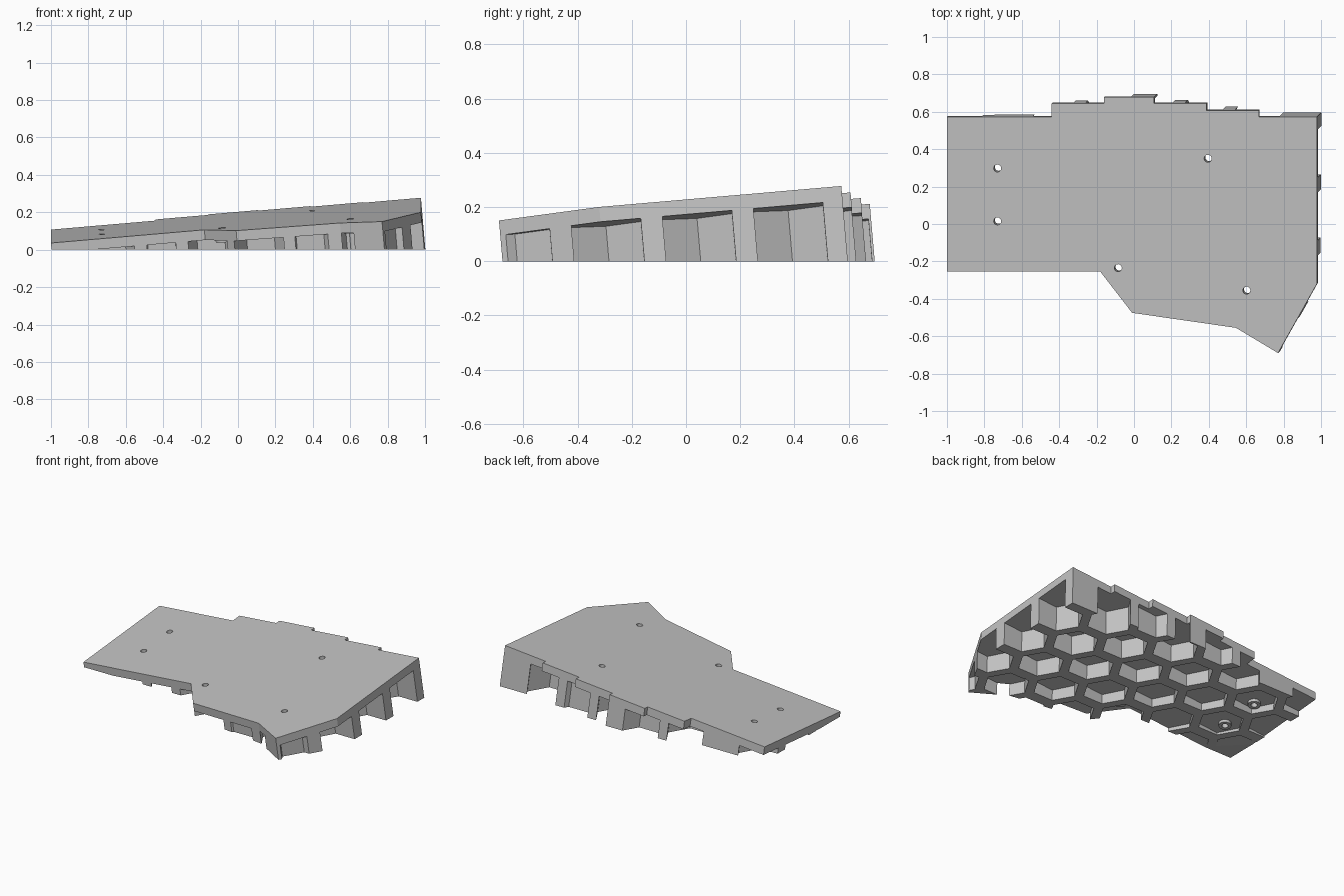
import bpy, bmesh, math
from mathutils import Vector

if "Cube" in bpy.data.objects:
    bpy.data.objects.remove(bpy.data.objects["Cube"], do_unlink=True)

SX, SY, Z0 = 0.086, 0.0865, 0.144      # slopes and centre height of the top
NORMAL = Vector((-SX, -SY, 1)).normalized()
THICK = 0.055

mat = bpy.data.materials.new("light_grey")
mat.use_nodes = True
grey = (0.55, 0.55, 0.55, 1)
mat.diffuse_color = grey
mat.node_tree.nodes["Principled BSDF"].inputs["Base Color"].default_value = grey


def on_slope(x, y, depth):
    """Point at a depth below the sloping top, measured square to it."""
    return Vector((x, y, Z0 + SX * x + SY * y)) - NORMAL * depth


def prism(bm, outline, top, bottom):
    """Prism square to the sloping top."""
    rings = [[bm.verts.new(on_slope(x, y, d)) for x, y in outline] for d in (top, bottom)]
    bm.faces.new(rings[0])
    bm.faces.new(rings[1][::-1])
    n = len(outline)
    for i in range(n):
        j = (i + 1) % n
        bm.faces.new((rings[0][j], rings[0][i], rings[1][i], rings[1][j]))


def ngon(cx, cy, r, n):
    return [(cx + r * math.cos(math.tau * i / n), cy + r * math.sin(math.tau * i / n))
            for i in range(n)]


def make(name, shapes, top, bottom, cutter=False):
    bm = bmesh.new()
    for s in shapes:
        prism(bm, s, top, bottom)
    bmesh.ops.recalc_face_normals(bm, faces=bm.faces)
    me = bpy.data.meshes.new(name)
    bm.to_mesh(me)
    bm.free()
    ob = bpy.data.objects.new(name, me)
    bpy.context.collection.objects.link(ob)
    me.materials.append(mat)
    ob.hide_render = cutter
    return ob


def carve(ob, cutters):
    for c in cutters:
        m = ob.modifiers.new(c.name, 'BOOLEAN')
        m.operation, m.solver, m.object = 'DIFFERENCE', 'EXACT', c
    bpy.context.view_layer.update()
    dg = bpy.context.evaluated_depsgraph_get()
    me = bpy.data.meshes.new_from_object(ob.evaluated_get(dg))
    ob.modifiers.clear()
    ob.data = me


# Stepped outline of the wedge
outline = [(-1, -0.255), (-0.18, -0.255), (-0.01, -0.475), (0.545, -0.555),
           (0.77, -0.69), (0.978, -0.32), (0.978, 0.573), (0.667, 0.573),
           (0.667, 0.607), (0.388, 0.607), (0.388, 0.645), (0.107, 0.645),
           (0.107, 0.678), (-0.16, 0.678), (-0.16, 0.645), (-0.44, 0.645),
           (-0.44, 0.573), (-1, 0.573)]
wedge = make("sloping_plate", [outline], 0, 0.5)

# Honeycomb pockets open to the underside and the edges
COL, ROW, RADIUS = 0.265, 0.336, 0.148
hexes = []
for c in range(-8, 1):
    for r in range(-4, 3):
        hexes.append(ngon(0.91 + COL * c, 0.372 + ROW * (r + (c % 2) / 2), RADIUS, 6))
pockets = make("pocket_cutter", hexes, THICK, 0.6, True)

# Screw holes and short collars around them
screws = [(-0.73, 0.298), (-0.73, 0.015), (0.395, 0.35), (-0.085, -0.235), (0.602, -0.355)]
holes = make("hole_cutter", [ngon(x, y, 0.02, 24) for x, y in screws], -0.1, 0.6, True)
collars = make("screw_collars", [ngon(x, y, 0.04, 24) for x, y in screws],
               THICK - 0.002, THICK + 0.02)

# Level floor cut
bpy.ops.mesh.primitive_cube_add(size=4, location=(0, 0, -2))
floor = bpy.context.object
floor.name = "floor_cutter"
floor.hide_render = True

carve(wedge, [pockets, holes, floor])
carve(collars, [holes, floor])
for c in (pockets, holes, floor):
    bpy.data.objects.remove(c, do_unlink=True)
